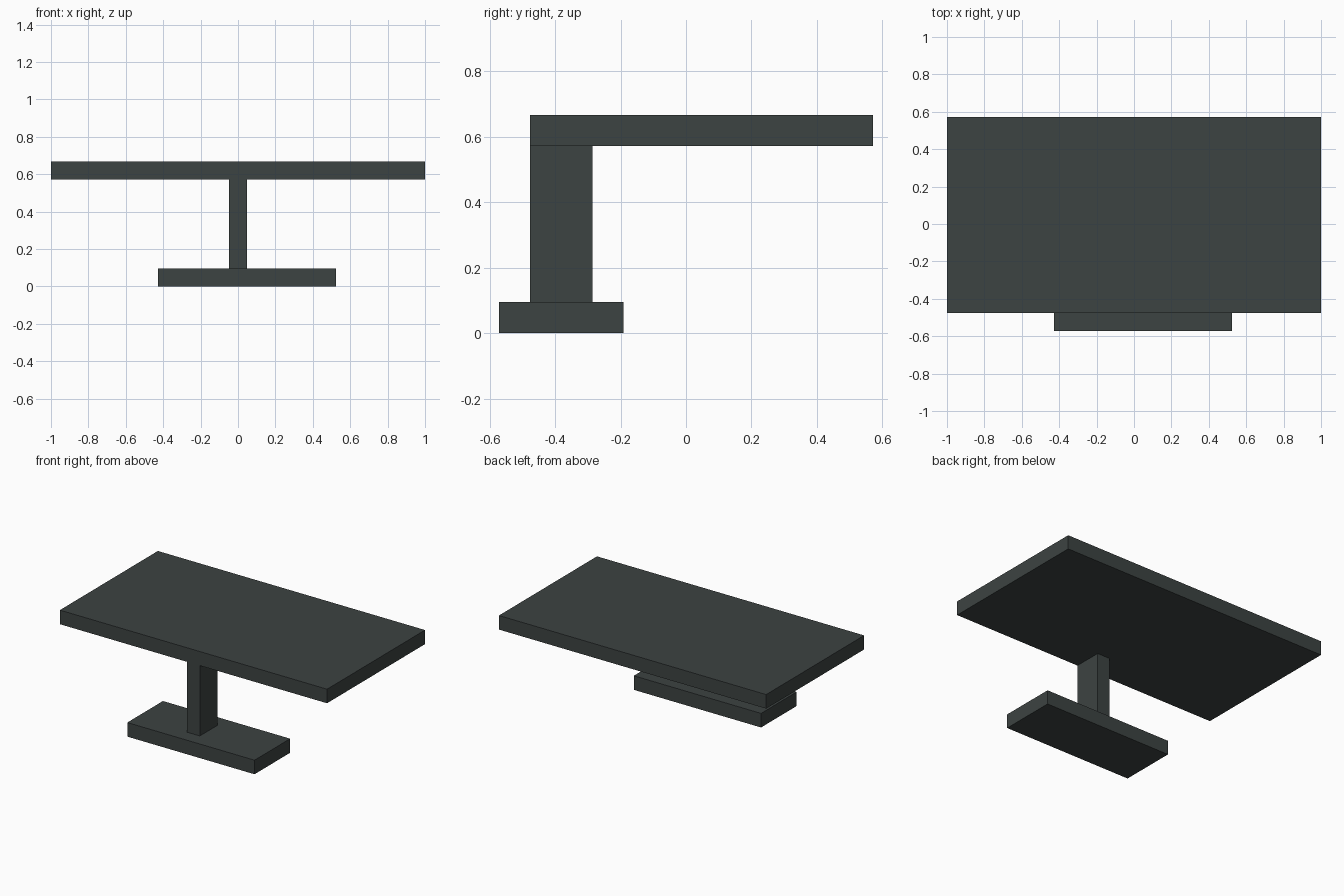
import bpy
from mathutils import Vector

cube = bpy.data.objects.get("Cube")
if cube:
    bpy.data.objects.remove(cube, do_unlink=True)

# Dark grey-green colour shared by every part
slate = bpy.data.materials.new("dark_slate")
slate.use_nodes = True
colour = (0.046, 0.056, 0.054, 1.0)
slate.diffuse_color = colour
slate.node_tree.nodes["Principled BSDF"].inputs["Base Color"].default_value = colour

# The whole model sits on a grid of 21 units along its longest side
UNIT = 2 / 21


def block(name, low, high):
    """Box between two corners given in grid units."""
    low, high = Vector(low) * UNIT, Vector(high) * UNIT
    bpy.ops.mesh.primitive_cube_add(size=1, location=(low + high) / 2)
    obj = bpy.context.object
    obj.name = name
    obj.scale = high - low
    bpy.ops.object.transform_apply(location=False, rotation=False, scale=True)
    obj.data.materials.append(slate)
    return obj


# Foot, upright and overhanging top
block("base", (-4.5, -6, 0), (5.5, -2, 1))
block("post", (-0.5, -5, 1), (0.5, -3, 6))
block("table_top", (-10.5, -5, 6), (10.5, 6, 7))
